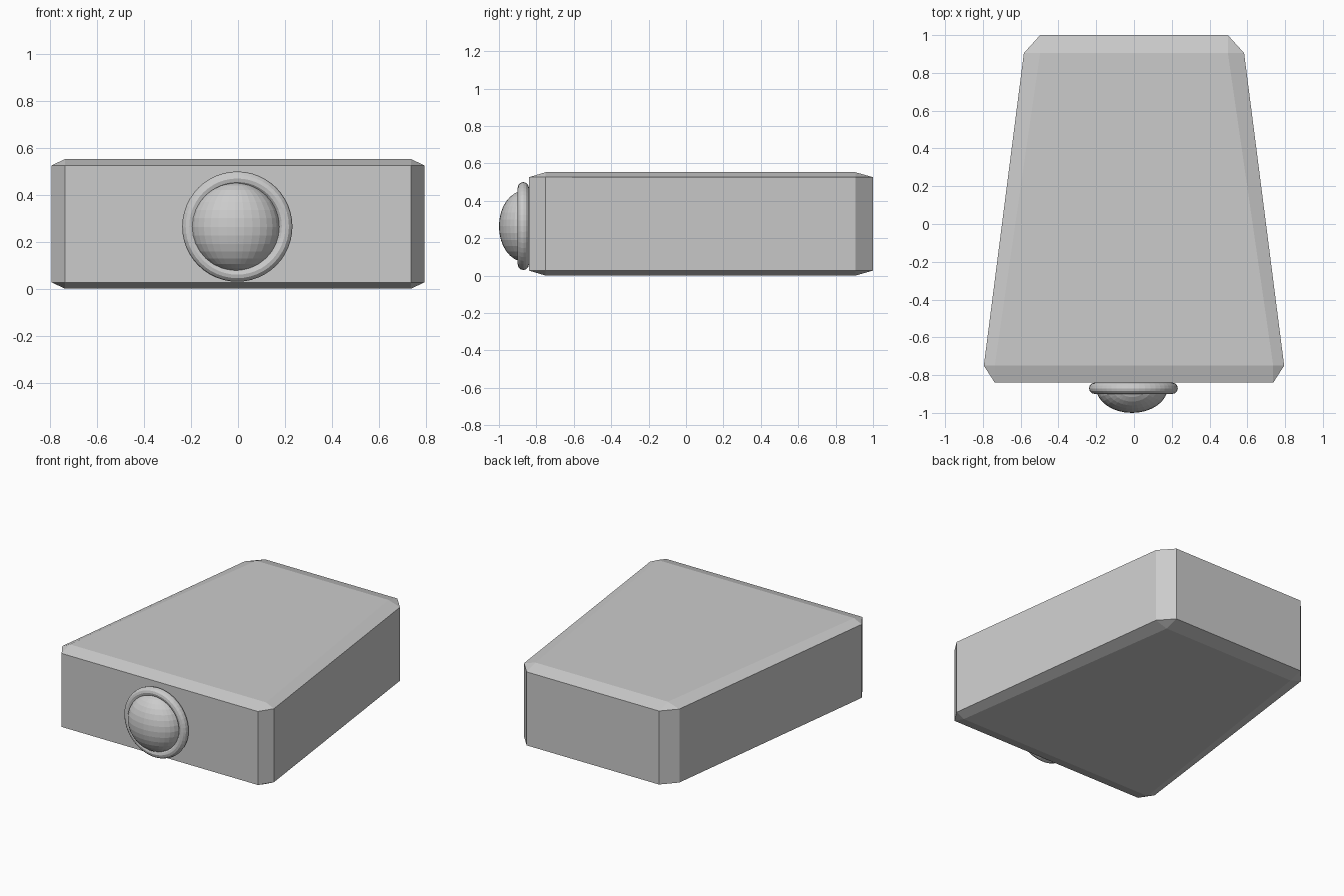
import bpy, bmesh, math
from mathutils import Matrix, Vector

old = bpy.data.objects.get("Cube")
if old:
    bpy.data.objects.remove(old, do_unlink=True)

GREY = (0.6, 0.6, 0.6, 1)
grey = bpy.data.materials.new("plain grey")
grey.use_nodes = True
grey.diffuse_color = GREY
grey.node_tree.nodes["Principled BSDF"].inputs["Base Color"].default_value = GREY


def add_object(name, bm):
    bmesh.ops.recalc_face_normals(bm, faces=bm.faces)
    mesh = bpy.data.meshes.new(name)
    bm.to_mesh(mesh)
    bm.free()
    mesh.materials.append(grey)
    obj = bpy.data.objects.new(name, mesh)
    bpy.context.collection.objects.link(obj)
    return obj


# Tapered body: a chamfered box whose corners are moved to a trapezoid plan
bm = bmesh.new()
bmesh.ops.create_cube(bm, size=2)
bmesh.ops.bevel(bm, geom=bm.edges[:], offset=0.1, segments=1, affect='EDGES')
for v in bm.verts:
    front, top = v.co.y < 0, v.co.z > 0
    inset_x, inset_y, inset_z = (abs(c) < 0.99 for c in v.co)
    if front:
        x, y = (0.737 if inset_x else 0.795), (-0.75 if inset_y else -0.84)
    else:
        x, y = (0.497 if inset_x else 0.583), (0.905 if inset_y else 1.0)
    lift = 0.027 if inset_z else 0
    v.co = Vector((math.copysign(x, v.co.x), y, 0.553 - lift if top else lift))
add_object("body", bm)

# Rounded collar around the knob
bm = bmesh.new()
outline = [bm.verts.new((0.205 + 0.03 * math.cos(a), 0, 0.03 * math.sin(a)))
           for a in (math.tau * i / 12 for i in range(12))]
edges = [bm.edges.new((outline[i], outline[(i + 1) % 12])) for i in range(12)]
bmesh.ops.spin(bm, geom=outline + edges, cent=(0, 0, 0), axis=(0, 0, 1),
               angle=math.tau, steps=48, use_merge=True)
bmesh.ops.remove_doubles(bm, verts=bm.verts, dist=0.0001)
bmesh.ops.transform(bm, verts=bm.verts,
                    matrix=Matrix.Translation((-0.003, -0.87, 0.265)) @ Matrix.Rotation(math.pi / 2, 4, 'X'))
add_object("knob_collar", bm)

# Flattened round knob
bm = bmesh.new()
bmesh.ops.create_uvsphere(bm, u_segments=32, v_segments=16, radius=1)
bmesh.ops.transform(bm, verts=bm.verts,
                    matrix=Matrix.Translation((-0.011, -0.865, 0.264)) @ Matrix.Diagonal((0.19, 0.135, 0.19, 1)))
add_object("knob", bm)
